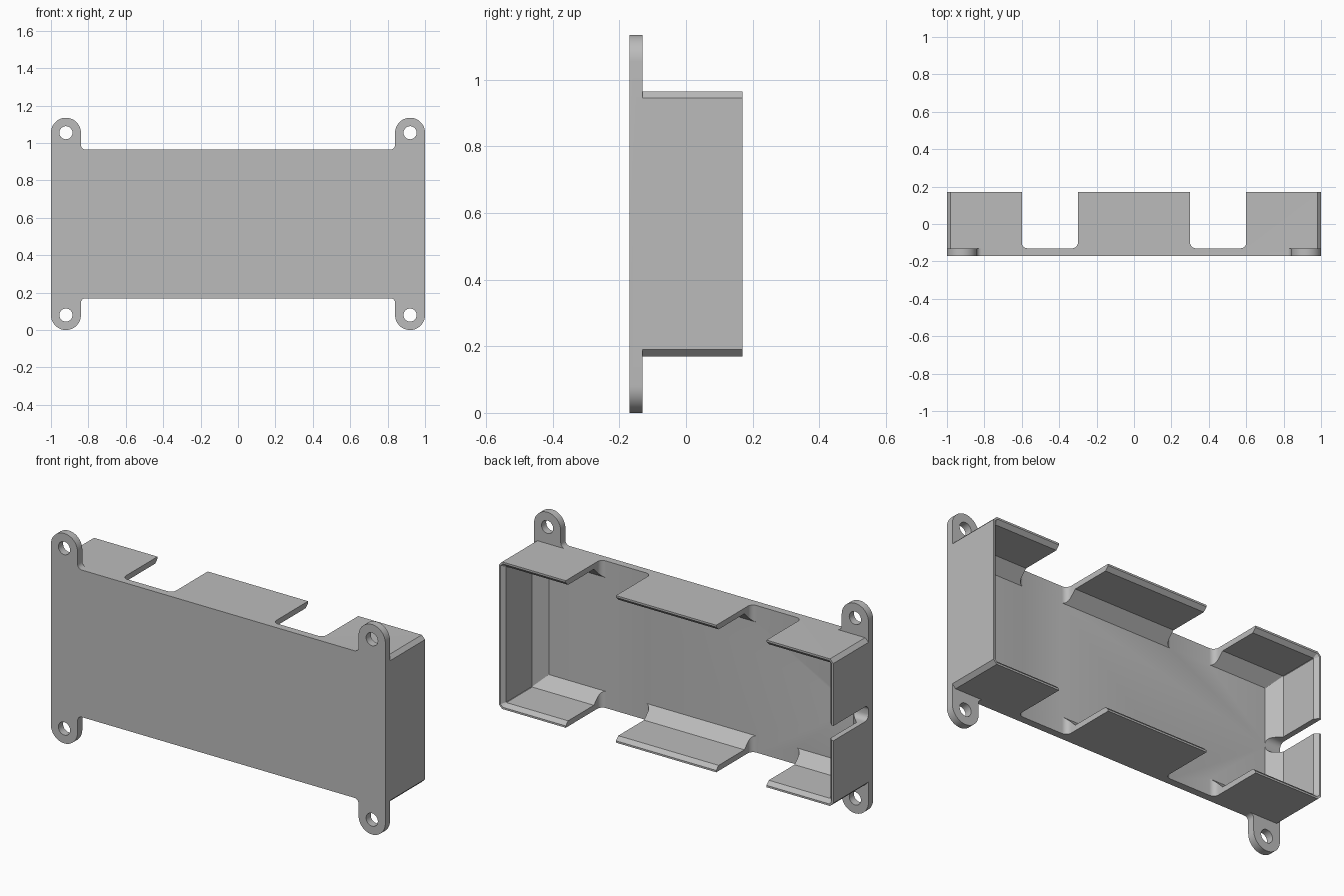
import bpy, bmesh
from math import sin, cos, radians

cube = bpy.data.objects.get("Cube")
if cube:
    bpy.data.objects.remove(cube, do_unlink=True)

MID = 0.5675                      # height of the centre line
FRONT, FLOOR, RIM = -0.17, -0.13, 0.17
HALF_H = 0.3975                   # half height of the tray body
EAR_X, EAR_Z, EAR_R = 0.92, 0.4875, 0.08

grey = bpy.data.materials.new("plain grey")
grey.use_nodes = True
colour = (0.5, 0.5, 0.5, 1)
grey.diffuse_color = colour
grey.node_tree.nodes["Principled BSDF"].inputs["Base Color"].default_value = colour


def loft(name, rings, capped):
    """Join rings of points into a solid; capped ends or a closed loop."""
    bm = bmesh.new()
    loops = [[bm.verts.new(p) for p in ring] for ring in rings]
    n = len(loops[0])
    pairs = list(zip(loops, loops[1:]))
    if capped:
        bm.faces.new(loops[0])
        bm.faces.new(loops[-1])
    else:
        pairs.append((loops[-1], loops[0]))
    for a, b in pairs:
        for i in range(n):
            j = (i + 1) % n
            bm.faces.new((a[i], a[j], b[j], b[i]))
    bmesh.ops.recalc_face_normals(bm, faces=bm.faces)
    mesh = bpy.data.meshes.new(name)
    bm.to_mesh(mesh)
    bm.free()
    mesh.materials.append(grey)
    obj = bpy.data.objects.new(name, mesh)
    bpy.context.collection.objects.link(obj)
    return obj


def arc(cx, cy, r, start, end, steps):
    angles = [radians(start + (end - start) * i / steps) for i in range(steps + 1)]
    return [(cx + r * cos(a), cy + r * sin(a)) for a in angles]


def combine(target, tool, operation):
    """Apply a boolean and remove the tool object."""
    mod = target.modifiers.new("combine", 'BOOLEAN')
    mod.operation, mod.solver, mod.object = operation, 'EXACT', tool
    bpy.context.view_layer.objects.active = target
    bpy.ops.object.modifier_apply(modifier=mod.name)
    bpy.data.objects.remove(tool, do_unlink=True)


def notch_profile(centre, half, r=0.03):
    """Slot outline with rounded lower corners, as (position, depth)."""
    right = arc(centre + half - r, FLOOR + r, r, -90, 0, 6)
    right = [(centre + half - r, -0.3)] + right + [(centre + half, 0.3)]
    return right + [(2 * centre - u, y) for u, y in reversed(right)]


# Back plate with four rounded mounting ears
quarter = arc(0.815, HALF_H + 0.025, 0.025, -90, 0, 6)
quarter += arc(EAR_X, EAR_Z, EAR_R, 180, 0, 24)
outline = []
for sx, sz in ((1, 1), (1, -1), (-1, -1), (-1, 1)):
    part = [(sx * x, sz * z) for x, z in quarter]
    outline += part if sx == sz else part[::-1]
tray = loft("mounting_tray",
            [[(x, y, MID + z) for x, z in outline] for y in (FRONT, FLOOR)], True)

# Screw holes
for sx in (1, -1):
    for sz in (1, -1):
        circle = arc(sx * EAR_X, MID + sz * EAR_Z, 0.035, 0, 348.75, 31)
        combine(tray, loft("hole_cutter", [[(x, y, z) for x, z in circle]
                                           for y in (-0.3, 0)], True), 'DIFFERENCE')


# Wall ring: bevelled corners, thin bevelled rim, sloped foot inside
def wall_ring(inset, y):
    c = max(0.02 - 0.6 * inset, 0.001)
    w, h = 1 - inset, HALF_H - inset
    corners = ((w - c, h), (w, h - c), (w, c - h), (w - c, -h),
               (c - w, -h), (-w, c - h), (-w, h - c), (c - w, h))
    return [(x, y, MID + z) for x, z in corners]


section = ((0, -0.15), (0, RIM), (0.01, RIM), (0.03, 0.15),
           (0.03, -0.07), (0.09, FLOOR), (0.09, -0.15))
walls = loft("walls", [wall_ring(*s) for s in section], False)

# Notches through the upper and lower walls
for side in (1, -1):
    profile = notch_profile(side * 0.45, 0.15)
    combine(walls, loft("notch_cutter", [[(x, y, z) for x, y in profile]
                                         for z in (-0.2, 1.4)], True), 'DIFFERENCE')

# Cable slot in the right wall
profile = notch_profile(MID, 0.04)
combine(walls, loft("slot_cutter", [[(x, y, z) for z, y in profile]
                                    for x in (-1.2, -0.7)], True), 'DIFFERENCE')

# One solid body with smooth rounds and crisp edges
combine(tray, walls, 'UNION')
bpy.ops.object.select_all(action='DESELECT')
tray.select_set(True)
bpy.context.view_layer.objects.active = tray
bpy.ops.object.shade_smooth_by_angle(angle=radians(25))
